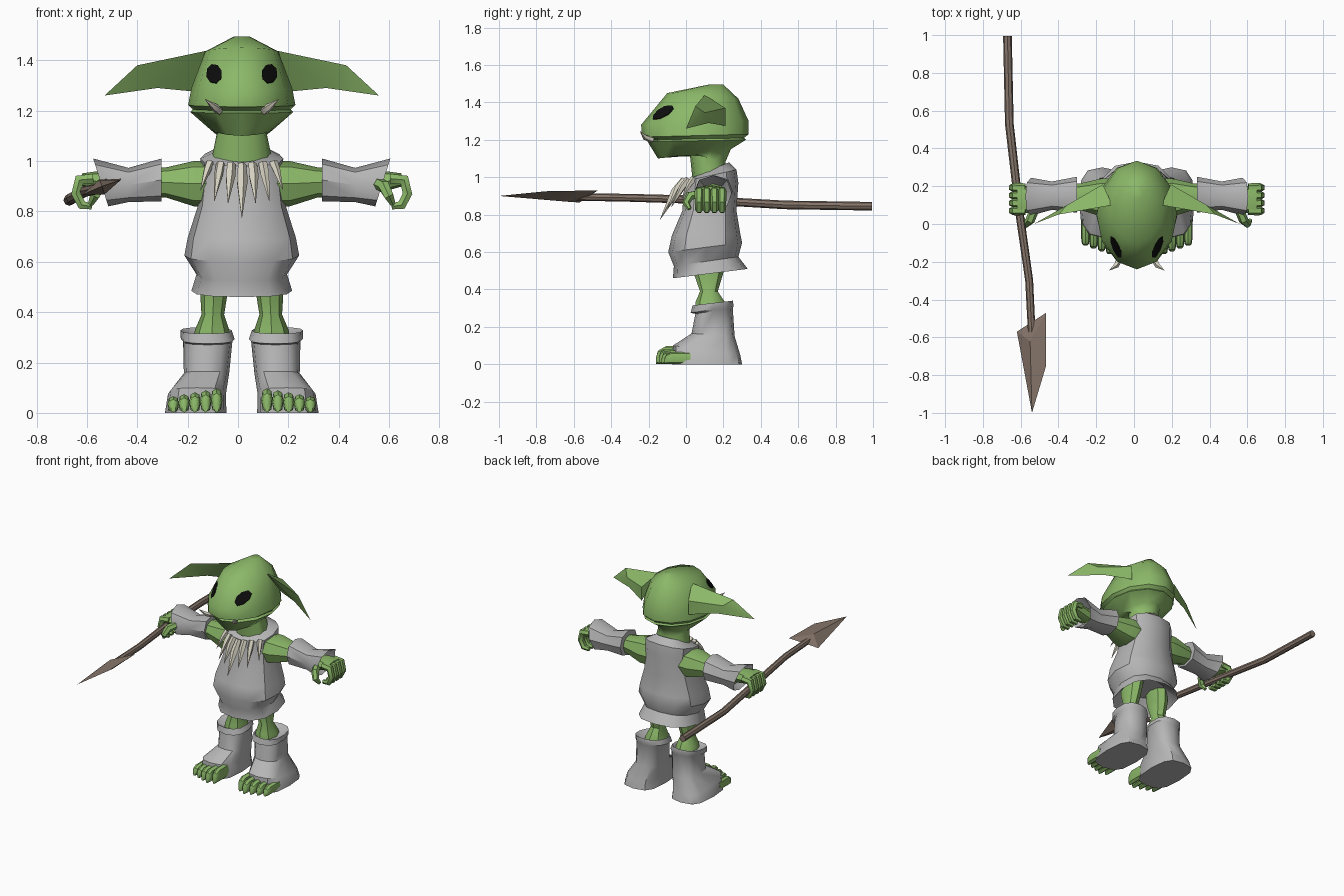
import bpy
import bmesh
from math import sin, cos, pi, radians, copysign
from mathutils import Vector
from mathutils.bvhtree import BVHTree

cube = bpy.data.objects.get("Cube")
if cube:
    bpy.data.objects.remove(cube, do_unlink=True)

CENTRE = Vector((0.015, 0, 0))  # body axis, pushed aside by the spear
SIDES = (("left", 1), ("right", -1))


def material(name, r, g, b):
    mat = bpy.data.materials.new(name)
    mat.use_nodes = True
    mat.diffuse_color = (r, g, b, 1)
    bsdf = next(n for n in mat.node_tree.nodes if n.type == "BSDF_PRINCIPLED")
    bsdf.inputs["Base Color"].default_value = (r, g, b, 1)
    bsdf.inputs["Roughness"].default_value = 0.8
    return mat


green = material("green skin", 0.26, 0.48, 0.14)
grey = material("grey cloth", 0.47, 0.47, 0.47)
bone = material("bone", 0.68, 0.65, 0.54)
brown = material("brown wood", 0.24, 0.18, 0.145)
black = material("eye black", 0.004, 0.004, 0.004)


def finish(name, bm, mat, angle):
    bmesh.ops.recalc_face_normals(bm, faces=bm.faces)
    for face in bm.faces:
        face.smooth = True
    mesh = bpy.data.meshes.new(name)
    bm.to_mesh(mesh)
    bm.free()
    mesh.materials.append(mat)
    mesh.set_sharp_from_angle(angle=radians(angle))
    obj = bpy.data.objects.new(name, mesh)
    bpy.context.collection.objects.link(obj)
    return obj


def skin(name, rings, mat, side=1, angle=40):
    """Join equal rings of points into a capped skin, mirrored when side is -1."""
    bm = bmesh.new()
    loops = [[bm.verts.new(CENTRE + Vector((side * p[0], p[1], p[2]))) for p in ring]
             for ring in rings]
    for a, b in zip(loops, loops[1:]):
        for i in range(len(a)):
            j = (i + 1) % len(a)
            bm.faces.new((a[i], a[j], b[j], b[i]))
    bm.faces.new(loops[0])
    bm.faces.new(loops[-1])
    bmesh.ops.remove_doubles(bm, verts=bm.verts, dist=0.0005)
    return finish(name, bm, mat, angle)


def oval(centre, u, v, n=12, power=1.0):
    """Ring around a centre; a power below one makes it boxier."""
    def bend(t):
        return copysign(abs(t) ** power, t)
    return [Vector(centre) + Vector(u) * bend(cos(2 * pi * i / n))
            + Vector(v) * bend(sin(2 * pi * i / n)) for i in range(n)]


def band(front_y, front_z, back_y, back_z, half_width, x=0.0, n=12, power=1.0):
    """Tilted level ring running from a front point to a back point."""
    f, b = Vector((x, front_y, front_z)), Vector((x, back_y, back_z))
    return oval((f + b) / 2, (half_width, 0, 0), (b - f) / 2, n, power)


def sleeve(x, y, z, ry, rz, lean=0.0, n=8):
    """Upright ring across an arm."""
    return oval((x, y, z), (0, ry, 0), (lean, 0, rz), n, 0.85)


def tube(name, path, radii, mat, side=1, n=6, angle=40):
    """Tapered tube along a path."""
    path = [Vector(p) for p in path]
    rings = []
    ref = Vector((0, 0, 1)) if abs((path[1] - path[0]).normalized().z) < 0.8 else Vector((0, 1, 0))
    u = None
    for i, p in enumerate(path):
        along = (path[min(i + 1, len(path) - 1)] - path[max(i - 1, 0)]).normalized()
        u = along.cross(ref) if u is None else u - along * u.dot(along)
        u.normalize()
        rings.append(oval(p, u * radii[i], along.cross(u) * radii[i], n))
    return skin(name, rings, mat, side, angle)


# Head with neck, pointed jaw, mouth groove and snout
head = skin("head", [
    band(0.04, 0.94, 0.23, 0.98, 0.13),
    band(0.02, 1.13, 0.21, 1.08, 0.10),
    band(-0.15, 1.10, 0.24, 1.15, 0.125, power=1.15),
    band(-0.205, 1.19, 0.32, 1.20, 0.205),
    band(-0.17, 1.20, 0.31, 1.21, 0.195),
    band(-0.235, 1.215, 0.335, 1.23, 0.213),
    band(-0.24, 1.28, 0.335, 1.30, 0.20),
    band(-0.10, 1.45, 0.28, 1.42, 0.145),
    band(0.12, 1.495, 0.20, 1.495, 0.03),
], green, angle=45)
surface = BVHTree.FromPolygons([v.co for v in head.data.vertices],
                               [p.vertices[:] for p in head.data.polygons])


def on_head(x, z, lift):
    hit, normal, _, _ = surface.ray_cast(CENTRE + Vector((x, -1, z)), Vector((0, 1, 0)))
    return hit + normal * lift - CENTRE


for label, side in SIDES:
    # Eyes laid on the head surface
    eye = []
    for scale, lift in ((1, -0.002), (1, 0.006), (0.3, 0.006)):
        outline = oval((0.11, 0, 1.345), Vector((0.03, 0, -0.01)) * scale,
                       Vector((0.01, 0, 0.037)) * scale, 8)
        eye.append([Vector((p.x, *on_head(p.x, p.z, lift).yz)) for p in outline])
    skin(label + "_eye", eye, black, side)

    # Long drooping ears
    tip = (0.545, 0.0, 1.26)
    skin(label + "_ear", [
        [(0.13, 0.10, 1.44), (0.18, 0.21, 1.275), (0.18, 0.21, 1.37)],
        [(0.415, 0.05, 1.38), (0.335, 0.12, 1.29), (0.37, 0.10, 1.345)],
        [tip, tip, tip]], green, side, 30)

    # Tusks
    tube(label + "_tusk", [(0.09, -0.18, 1.20), (0.11, -0.22, 1.215), (0.145, -0.245, 1.245)],
         (0.018, 0.015, 0.001), bone, side, 5)

    # Arm
    skin(label + "_arm", [
        sleeve(0.12, 0.14, 0.91, 0.10, 0.09),
        sleeve(0.19, 0.14, 0.91, 0.10, 0.09),
        sleeve(0.30, 0.145, 0.915, 0.07, 0.06),
        sleeve(0.50, 0.145, 0.915, 0.06, 0.055)], green, side)

    # Gauntlet, flared at both ends and hollow at the wrist
    skin(label + "_gauntlet", [
        sleeve(0.32, 0.15, 0.925, 0.06, 0.06),
        sleeve(0.318, 0.155, 0.925, 0.095, 0.085),
        sleeve(0.45, 0.15, 0.905, 0.075, 0.068),
        sleeve(0.56, 0.145, 0.915, 0.10, 0.095, 0.03),
        sleeve(0.50, 0.145, 0.91, 0.06, 0.055)], grey, side)

    # Hand with curled fingers and thumb
    skin(label + "_palm", [
        sleeve(0.48, 0.135, 0.91, 0.05, 0.045),
        sleeve(0.57, 0.13, 0.92, 0.07, 0.04),
        sleeve(0.635, 0.13, 0.925, 0.075, 0.026)], green, side)
    for i in range(4):
        y = 0.07 + i * 0.041
        tube(f"{label}_finger_{i + 1}",
             [(0.59, y, 0.93), (0.645, y, 0.925), (0.658, y, 0.87), (0.635, y, 0.825),
              (0.595, y, 0.82)],
             (0.022, 0.025, 0.022, 0.021, 0.014), green, side)
    tube(label + "_thumb", [(0.54, 0.08, 0.91), (0.565, 0.02, 0.90), (0.585, 0.0, 0.86),
                            (0.60, 0.02, 0.83)],
         (0.025, 0.025, 0.021, 0.012), green, side)

    # Leg
    skin(label + "_leg", [
        band(0.05, 0.28, 0.22, 0.28, 0.075, 0.12, 8),
        band(0.05, 0.33, 0.21, 0.33, 0.068, 0.118, 8),
        band(0.075, 0.39, 0.17, 0.39, 0.045, 0.115, 8),
        band(0.04, 0.49, 0.20, 0.49, 0.056, 0.11, 8),
        band(0.04, 0.58, 0.21, 0.58, 0.06, 0.10, 8)], green, side)

    # Boot with turned cuff
    skin(label + "_boot", [
        band(-0.075, 0.0, 0.30, 0.0, 0.122, 0.183, power=0.65),
        band(-0.07, 0.10, 0.29, 0.05, 0.115, 0.178, power=0.7),
        band(0.03, 0.165, 0.26, 0.15, 0.09, 0.14, power=0.75),
        band(0.05, 0.27, 0.25, 0.30, 0.098, 0.135, power=0.8),
        band(0.025, 0.275, 0.255, 0.31, 0.107, 0.135, power=0.8),
        band(0.035, 0.315, 0.25, 0.34, 0.102, 0.142, power=0.8),
        band(0.06, 0.30, 0.22, 0.31, 0.07, 0.13, power=0.8)], grey, side)

    # Toes, the inner one biggest
    for i in range(5):
        x = 0.10 + i * 0.043
        tall = 0.048 - i * 0.004
        reach = 0.015 * abs(i - 1)
        skin(f"{label}_toe_{i + 1}", [
            oval((x, y + reach, tall * size + 0.002), (0.023 * size, 0, 0), (0, 0, tall * size), 8, 0.8)
            for y, size in ((-0.02, 1), (-0.12, 1), (-0.15, 0.8), (-0.16, 0.4))], green, side)

# Sleeveless tunic with round belly and flared hem
skin("tunic", [
    band(0.02, 0.56, 0.24, 0.57, 0.12, power=0.8),
    band(-0.07, 0.46, 0.33, 0.51, 0.20, power=0.8),
    band(-0.065, 0.525, 0.28, 0.575, 0.18, power=0.8),
    band(-0.095, 0.60, 0.30, 0.65, 0.228, power=0.85),
    band(-0.075, 0.69, 0.29, 0.70, 0.215, power=0.8),
    band(-0.02, 0.82, 0.27, 0.82, 0.175, power=0.75),
    band(-0.01, 0.94, 0.28, 0.97, 0.16, power=0.75),
    band(0.0, 0.98, 0.27, 1.04, 0.165, power=0.75),
    band(0.025, 0.995, 0.23, 1.08, 0.10),
    band(0.05, 0.97, 0.20, 1.05, 0.08),
], grey, angle=35)

# Necklace of teeth, longest in the middle
for i in range(-3, 4):
    far = abs(i)
    length = (0.21, 0.155, 0.15, 0.11)[far]
    x, y, z = i * 0.042, -0.012 + 0.006 * far * far, 0.985 + 0.003 * far
    tube(f"necklace_tooth_{i + 4}", [
        (x, y, z), (x * 1.1, y - length * 0.22, z - length * 0.3),
        (x * 1.3, y - length * 0.6, z - length)],
        (0.018, 0.024 - 0.003 * far, 0.001), bone, n=5)

# Spear shaft, slightly bent
tube("spear_shaft", [(-0.685, 0.995, 0.845), (-0.675, 0.53, 0.852), (-0.62, 0.05, 0.88),
                     (-0.57, -0.30, 0.89), (-0.555, -0.60, 0.895)],
     (0.023, 0.023, 0.022, 0.021, 0.02), brown, n=8)

# Spear blade, a tilted ridged wedge
bm = bmesh.new()
for p in ((-0.54, -1.0, 0.90), (-0.62, -0.57, 0.865), (-0.465, -0.47, 0.93),
          (-0.465, -0.75, 0.925), (-0.55, -0.62, 0.925), (-0.53, -0.62, 0.868)):
    bm.verts.new(p)
bmesh.ops.convex_hull(bm, input=bm.verts)
finish("spear_blade", bm, brown, 15)
